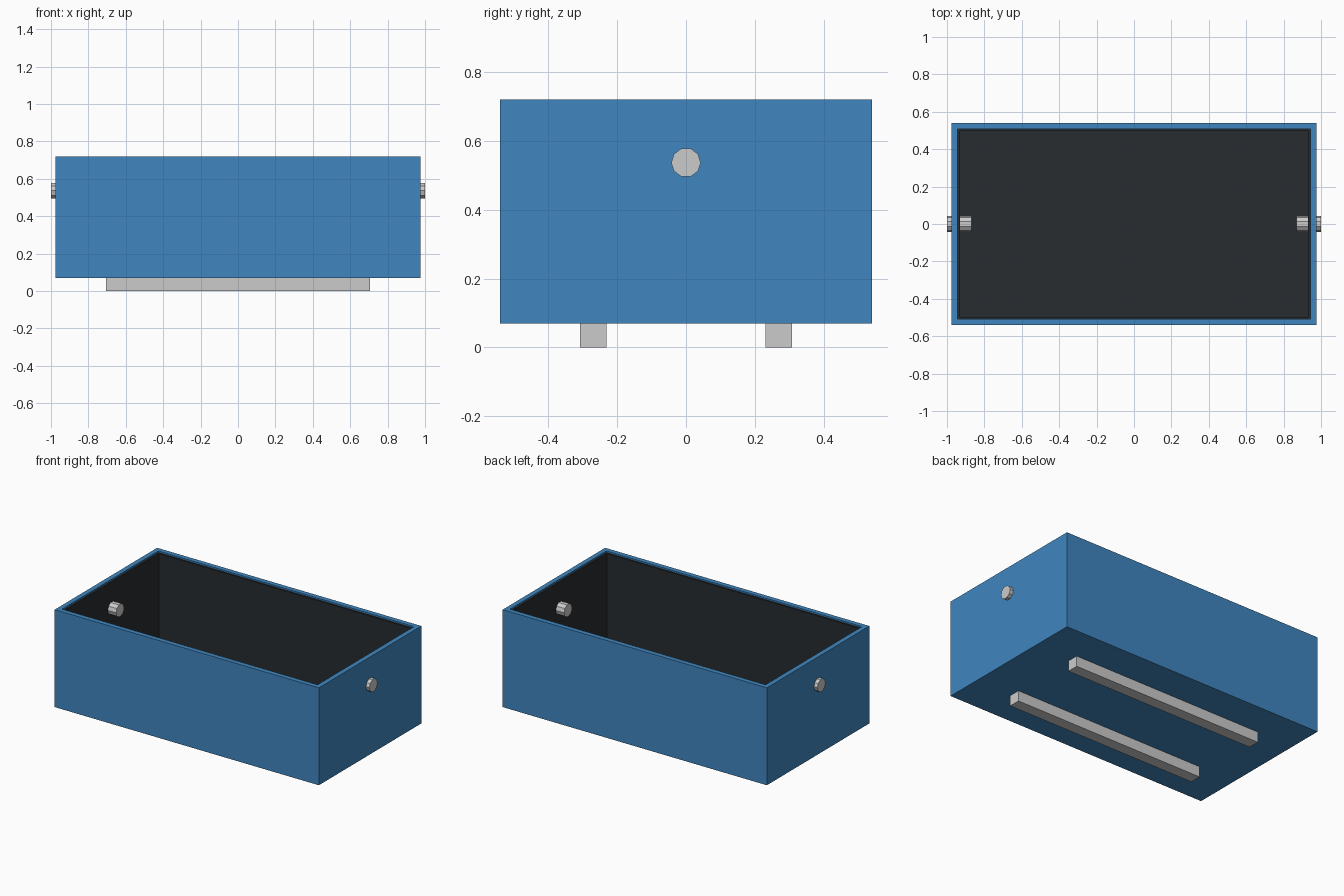
import bpy, bmesh, math
from mathutils import Matrix

if "Cube" in bpy.data.objects:
    bpy.data.objects.remove(bpy.data.objects["Cube"])


def material(name, color):
    m = bpy.data.materials.new(name)
    m.diffuse_color = (*color, 1)
    m.use_nodes = True
    m.node_tree.nodes["Principled BSDF"].inputs["Base Color"].default_value = m.diffuse_color
    return m


def add_object(name, bm, mat=None):
    bmesh.ops.recalc_face_normals(bm, faces=bm.faces)
    me = bpy.data.meshes.new(name)
    bm.to_mesh(me)
    bm.free()
    ob = bpy.data.objects.new(name, me)
    bpy.context.collection.objects.link(ob)
    if mat:
        me.materials.append(mat)
    return ob


def block(name, center, size, mat=None):
    bm = bmesh.new()
    bmesh.ops.create_cube(bm, size=1, matrix=Matrix.Translation(center) @ Matrix.Diagonal((*size, 1)))
    return add_object(name, bm, mat)


def open_box(name, hx, hy, z0, z1, wall, floor, mat):
    """Box with a recess: inset the top face, then push it down."""
    bm = bmesh.new()
    bmesh.ops.create_cube(bm, size=1, matrix=Matrix.Translation((0, 0, (z0 + z1) / 2))
                          @ Matrix.Diagonal((2 * hx, 2 * hy, z1 - z0, 1)))
    bm.normal_update()
    top = max(bm.faces, key=lambda f: f.calc_center_median().z)
    bmesh.ops.inset_region(bm, faces=[top], thickness=wall, use_even_offset=True)
    inner = bmesh.ops.extrude_discrete_faces(bm, faces=[top])["faces"][0]
    for v in inner.verts:
        v.co.z = floor
    bmesh.ops.remove_doubles(bm, verts=bm.verts, dist=1e-5)
    return add_object(name, bm, mat)


blue = material("blue_paint", (0.05, 0.24, 0.52))
dark = material("dark_lining", (0.02, 0.025, 0.03))

# Outer shell and dark lining
open_box("bin_shell", 0.975, 0.54, 0.07, 0.72, 0.032, 0.1, blue)
open_box("bin_lining", 0.943, 0.508, 0.1, 0.71, 0.012, 0.115, dark)

# Pivot pins through the end walls, and runners underneath
for side, label in ((-1, "left"), (1, "right")):
    bm = bmesh.new()
    bmesh.ops.create_cone(bm, cap_ends=True, segments=10, radius1=0.043, radius2=0.043, depth=0.13,
                          matrix=Matrix.Translation((side * 0.935, 0, 0.537))
                          @ Matrix.Rotation(math.pi / 2, 4, 'Y'))
    add_object(label + "_pivot_pin", bm)
for side, label in ((-1, "front"), (1, "back")):
    block(label + "_runner", (0, side * 0.27, 0.035), (1.41, 0.077, 0.07))
